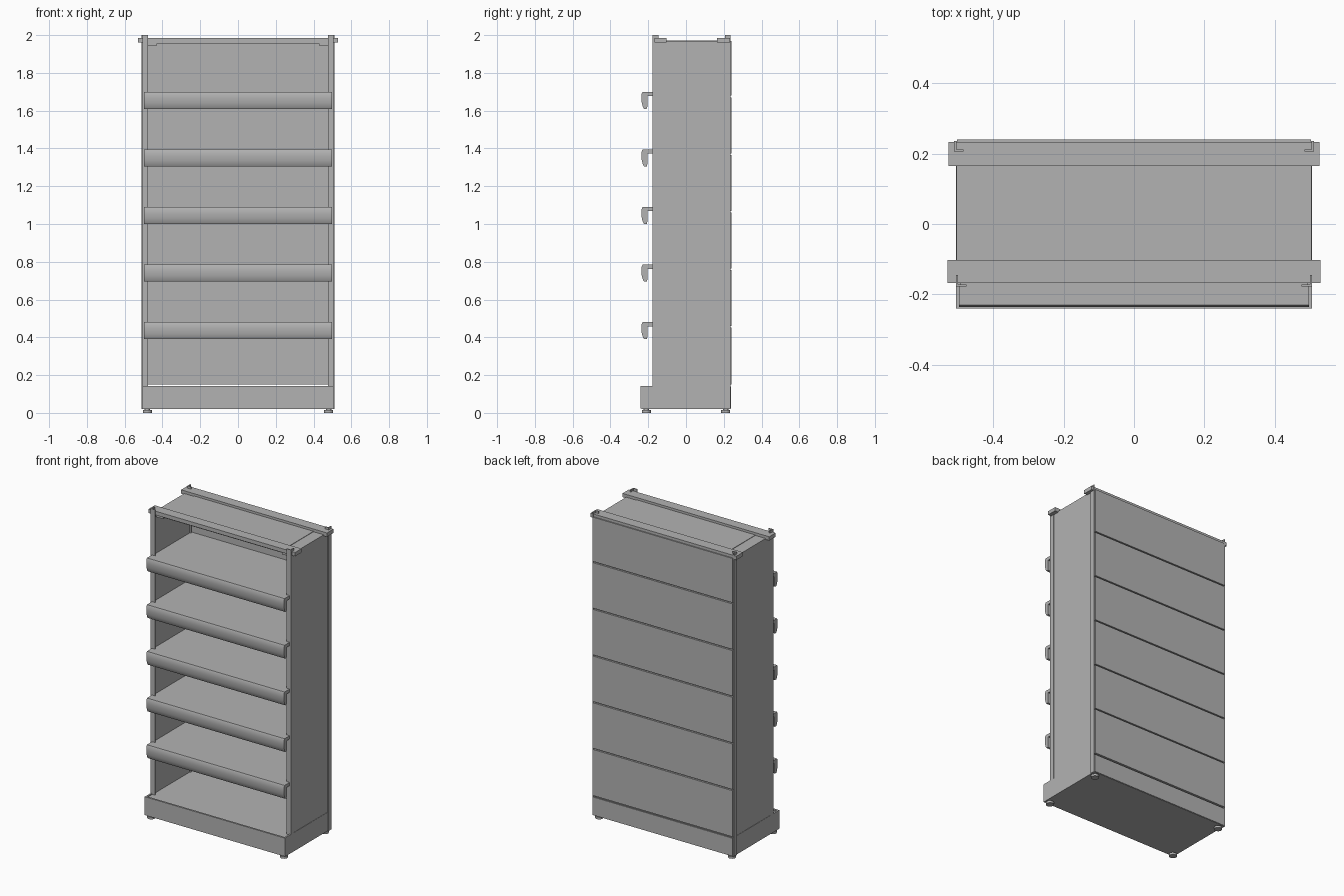
import bpy, bmesh
from mathutils import Vector

cube = bpy.data.objects.get("Cube")
if cube:
    bpy.data.objects.remove(cube, do_unlink=True)

grey = bpy.data.materials.new("light_grey_metal")
grey.use_nodes = True
colour = (0.45, 0.45, 0.45, 1)
grey.diffuse_color = colour
grey.node_tree.nodes["Principled BSDF"].inputs["Base Color"].default_value = colour


def finish(name, bm):
    bmesh.ops.recalc_face_normals(bm, faces=bm.faces)
    mesh = bpy.data.meshes.new(name)
    bm.to_mesh(mesh)
    bm.free()
    mesh.materials.append(grey)
    obj = bpy.data.objects.new(name, mesh)
    bpy.context.collection.objects.link(obj)
    return obj


def box(name, x, y, z):
    bm = bmesh.new()
    bmesh.ops.create_cube(bm, size=1)
    for v in bm.verts:
        v.co = Vector([(r[0] + r[1]) / 2 + c * (r[1] - r[0]) for c, r in zip(v.co, (x, y, z))])
    return finish(name, bm)


def extrude(name, points, offset):
    """Closed 3D outline swept along an offset."""
    bm = bmesh.new()
    face = bm.faces.new([bm.verts.new(p) for p in points])
    out = bmesh.ops.extrude_face_region(bm, geom=[face])["geom"]
    bmesh.ops.translate(bm, vec=offset, verts=[g for g in out if isinstance(g, bmesh.types.BMVert)])
    return finish(name, bm)


def span(s, a, b):
    return tuple(sorted((s * a, s * b)))


def angle_post(name, s, x, y, depth, inward):
    """L-section upright: one leg along the side, one turned inwards."""
    t = 0.006
    outline = [(0, 0), (inward, 0), (inward, t), (t, t), (t, depth), (0, depth)]
    return extrude(name, [(s * (x - u), y + v, 0.02) for u, v in outline], (0, 0, 1.98))


def foot(name, x, y):
    bm = bmesh.new()
    bmesh.ops.create_cone(bm, cap_ends=True, segments=20, radius1=0.024, radius2=0.024, depth=0.014)
    bmesh.ops.translate(bm, vec=(x, y, 0.007), verts=bm.verts)
    stem = bmesh.ops.create_cone(bm, cap_ends=True, segments=12, radius1=0.014, radius2=0.014, depth=0.02)
    bmesh.ops.translate(bm, vec=(x, y, 0.02), verts=stem["verts"])
    return finish(name, bm)


# Sides, uprights, bar end brackets and feet
for side, s in (("left", 1), ("right", -1)):
    box(side + "_side_panel", span(s, 0.493, 0.504), (-0.172, 0.206), (0.022, 1.968))
    angle_post(side + "_front_upright", s, 0.506, -0.178, 0.033, 0.03)
    angle_post(side + "_rear_upright", s, 0.511, 0.206, 0.03, 0.026)
    box(side + "_bar_bracket", span(s, 0.43, 0.48), (-0.16, -0.11), (1.945, 1.962))
    for end, y in (("front", -0.21), ("rear", 0.21)):
        foot(f"{side}_{end}_foot", s * 0.48, y)

# Plinth with a thin front lip
box("plinth_deck", (-0.495, 0.495), (-0.228, 0.23), (0.024, 0.136))
box("plinth_front", (-0.506, 0.506), (-0.24, -0.228), (0.022, 0.142))
box("plinth_back", (-0.503, 0.503), (0.228, 0.239), (0.022, 0.14))
box("plinth_floor", (-0.506, 0.506), (-0.235, 0.235), (0.02, 0.026))
for side, s in (("left", 1), ("right", -1)):
    box(side + "_plinth_cheek", span(s, 0.495, 0.506), (-0.24, 0.206), (0.022, 0.142))

# Shelves with curved price rails
shelf_tops = [0.48 + 0.305 * i for i in range(5)]
for i, z in enumerate(shelf_tops, 1):
    box(f"shelf_{i}", (-0.493, 0.493), (-0.18, 0.222), (z - 0.02, z - 0.002))
    profile = [(-0.178, 0), (-0.23, 0), (-0.235, -0.012), (-0.236, -0.035), (-0.234, -0.06),
               (-0.228, -0.08), (-0.222, -0.09), (-0.208, -0.09), (-0.205, -0.08),
               (-0.205, -0.022), (-0.178, -0.022)]
    rail = extrude(f"price_rail_{i}", [(-0.497, y, z + dz) for y, dz in profile], (0.994, 0, 0))
    # Smooth only the curved front face
    for f in rail.data.polygons:
        f.use_smooth = f.normal.y < -0.7 and abs(f.normal.x) < 0.1
    box(f"back_groove_{i}", (-0.5, 0.5), (0.215, 0.228), (z - 0.04, z - 0.01))

# Stacked back panels separated by narrow grooves
levels = [0.146] + [z - 0.025 for z in shelf_tops] + [1.972]
for i, (low, high) in enumerate(zip(levels, levels[1:]), 1):
    box(f"back_panel_{i}", (-0.503, 0.503), (0.222, 0.24), (low + 0.004, high - 0.004))

# Roof with a slightly raised centre and two overhanging bars
box("roof", (-0.504, 0.504), (-0.16, 0.235), (1.955, 1.968))
box("roof_centre", (-0.43, 0.43), (-0.11, 0.165), (1.966, 1.971))
box("front_top_bar", (-0.53, 0.53), (-0.167, -0.102), (1.961, 1.986))
box("rear_top_bar", (-0.527, 0.527), (0.165, 0.233), (1.961, 1.986))
